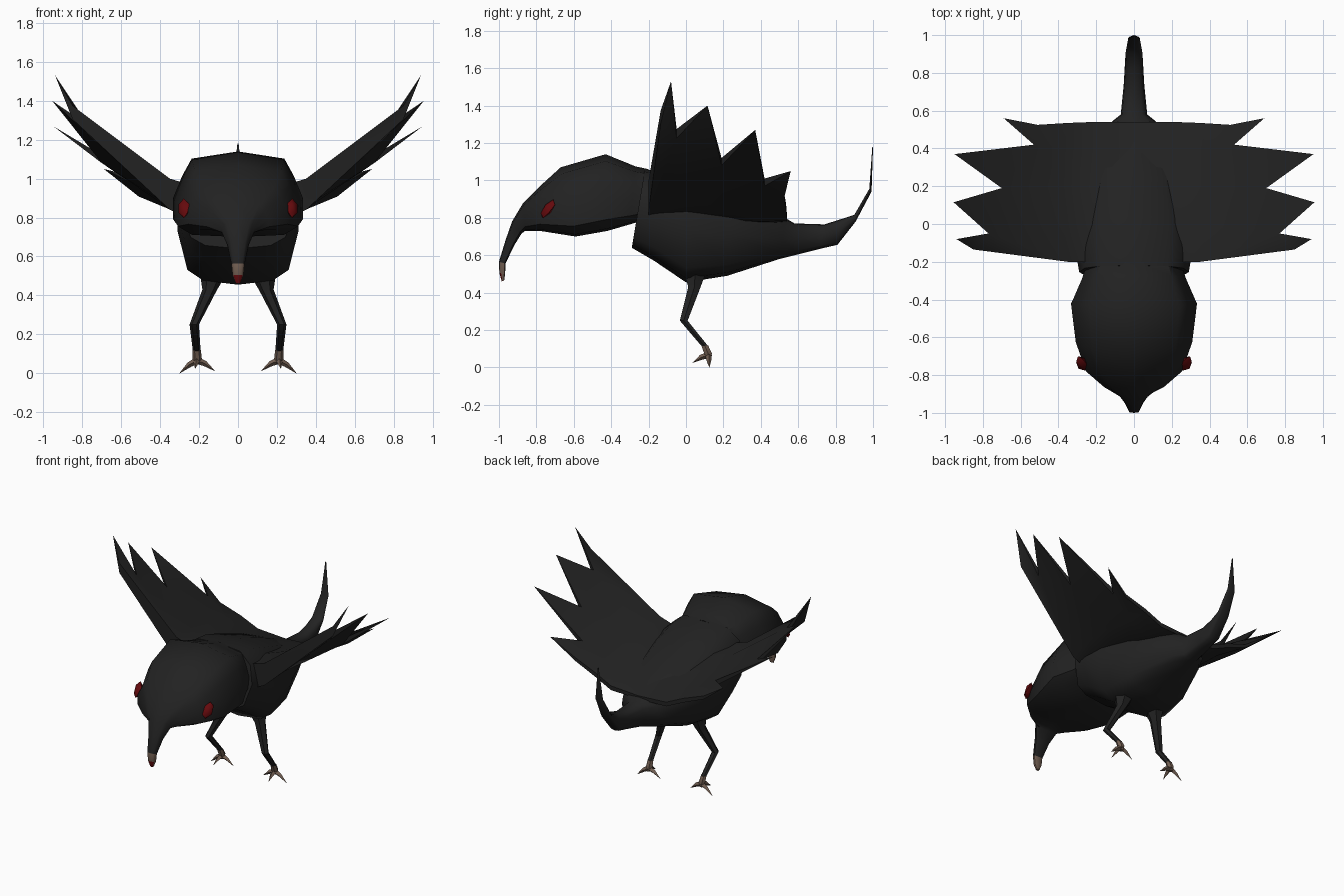
import bpy, bmesh, math
from mathutils import Vector

if "Cube" in bpy.data.objects:
    bpy.data.objects.remove(bpy.data.objects["Cube"])


def material(name, rgb):
    m = bpy.data.materials.new(name)
    m.diffuse_color = (*rgb, 1)
    m.use_nodes = True
    m.node_tree.nodes["Principled BSDF"].inputs["Base Color"].default_value = m.diffuse_color
    return m


BLACK = material("black_feathers", (0.016, 0.016, 0.016))
RED = material("dark_red", (0.13, 0.003, 0.004))
TAN = material("horn_tan", (0.17, 0.115, 0.085))


def finish(name, bm, mats, mirror=False, angle=50):
    bmesh.ops.recalc_face_normals(bm, faces=bm.faces)
    me = bpy.data.meshes.new(name)
    bm.to_mesh(me)
    bm.free()
    for m in mats:
        me.materials.append(m)
    ob = bpy.data.objects.new(name, me)
    bpy.context.collection.objects.link(ob)
    if mirror:
        ob.modifiers.new("mirror", 'MIRROR').use_mirror_merge = False
    bpy.ops.object.select_all(action='DESELECT')
    ob.select_set(True)
    bpy.context.view_layer.objects.active = ob
    bpy.ops.object.shade_smooth_by_angle(angle=math.radians(angle))
    return ob


def bridge(bm, rings):
    """Skin a list of equal vertex rings and cap both ends."""
    n = len(rings[0])
    for a, b in zip(rings, rings[1:]):
        for i in range(n):
            j = (i + 1) % n
            bm.faces.new((a[i], a[j], b[j], b[i]))
    bm.faces.new(rings[0])
    bm.faces.new(rings[-1])


def loft(sections, shape):
    """Sections: (top y, top z, bottom y, bottom z, half width)."""
    bm = bmesh.new()
    ring = shape + [(-x, u) for x, u in shape[-2:0:-1]]
    bridge(bm, [[bm.verts.new((x * w, yt + (yb - yt) * u, zt + (zb - zt) * u))
                 for x, u in ring] for yt, zt, yb, zb, w in sections])
    return bm


def tube(bm, path, sides=6):
    """Path: (x, y, z, radius), with level rings."""
    rings = []
    for x, y, z, r in path:
        rings.append([bm.verts.new((x + r * math.cos(2 * math.pi * i / sides),
                                    y + r * math.sin(2 * math.pi * i / sides), z))
                      for i in range(sides)])
    bridge(bm, rings)


# Body running back into the upturned tail
body_shape = [(0, 0), (0.6, 0.03), (0.9, 0.2), (1, 0.5), (0.84, 0.86), (0.58, 0.96), (0, 1)]
body = loft([
    (-0.22, 1.06, -0.29, 0.64, 0.29),
    (-0.10, 1.04, -0.17, 0.57, 0.31),
    (0.03, 1.00, 0.00, 0.455, 0.31),
    (0.25, 0.92, 0.22, 0.49, 0.27),
    (0.53, 0.80, 0.50, 0.58, 0.15),
    (0.58, 0.77, 0.58, 0.60, 0.07),
    (0.74, 0.765, 0.72, 0.635, 0.055),
    (0.82, 0.79, 0.81, 0.656, 0.05),
    (0.90, 0.816, 0.907, 0.78, 0.045),
    (0.98, 0.955, 0.992, 0.94, 0.03),
    (0.996, 1.18, 1.0, 1.18, 0.003)], body_shape)
finish("body_and_tail", body, [BLACK])

# Head narrowing into the hooked beak, tan and red at its end
head_shape = [(0, 0), (0.7, 0.09), (0.84, 0.3), (0.98, 0.58), (0.98, 0.85), (0.75, 0.97), (0, 1)]
head = loft([
    (-0.20, 1.06, -0.25, 0.78, 0.26),
    (-0.27, 1.075, -0.30, 0.765, 0.28),
    (-0.43, 1.14, -0.42, 0.73, 0.34),
    (-0.67, 1.07, -0.59, 0.70, 0.315),
    (-0.78, 0.97, -0.78, 0.73, 0.26),
    (-0.87, 0.88, -0.86, 0.73, 0.16),
    (-0.93, 0.78, -0.88, 0.715, 0.085),
    (-0.965, 0.68, -0.92, 0.65, 0.055),
    (-1.0, 0.565, -0.965, 0.555, 0.034),
    (-0.998, 0.505, -0.967, 0.50, 0.028),
    (-0.985, 0.46, -0.972, 0.465, 0.012)], head_shape)
for f in head.faces:
    c = f.calc_center_median()
    if c.z < 0.56:
        f.material_index = 2 if c.z < 0.505 and c.y < -0.983 else 1
finish("head_and_beak", head, [BLACK, TAN, RED])

# Wings: rows from the spine outward, columns front to back (x, y, z, half thickness)
rows = [
    [(0, -0.18, 0.90, 0.08), (0, 0, 0.89, 0.08), (0, 0.19, 0.85, 0.07),
     (0, 0.38, 0.81, 0.05), (0, 0.54, 0.79, 0.012)],
    [(0.22, -0.20, 0.87, 0.09), (0.22, 0, 0.88, 0.08), (0.22, 0.19, 0.85, 0.06),
     (0.22, 0.40, 0.82, 0.04), (0.22, 0.54, 0.80, 0.015)],
    [(0.35, -0.20, 0.92, 0.08), (0.37, 0, 0.93, 0.06), (0.38, 0.20, 0.91, 0.045),
     (0.37, 0.40, 0.88, 0.03), (0.35, 0.535, 0.86, 0.015)],
    [(0.85, -0.135, 1.34, 0.035), (0.77, -0.05, 1.25, 0.025), (0.70, 0.19, 1.10, 0.02),
     (0.53, 0.42, 0.99, 0.02), (0.51, 0.525, 0.92, 0.012)]]
tips = [(0.94, -0.08, 1.53), (0.955, 0.115, 1.40), (0.95, 0.37, 1.27), (0.69, 0.56, 1.05)]
wing = bmesh.new()
top, low = ([[wing.verts.new((x, y, z + s * t)) for x, y, z, t in r] for r in rows]
            for s in (1, -1))
for r in range(3):
    for c in range(4):
        for g in (top, low):
            wing.faces.new((g[r][c], g[r][c + 1], g[r + 1][c + 1], g[r + 1][c]))
    for c in (0, 4):
        wing.faces.new((top[r][c], top[r + 1][c], low[r + 1][c], low[r][c]))
# Pointed flight feathers
for c, p in enumerate(tips):
    tip = wing.verts.new(p)
    a, b, d, e = top[3][c], top[3][c + 1], low[3][c + 1], low[3][c]
    for u, v in ((a, b), (b, d), (d, e), (e, a)):
        wing.faces.new((u, v, tip))
finish("wings", wing, [BLACK], mirror=True)

# Legs
legs = bmesh.new()
tube(legs, [(0.12, 0.05, 0.54, 0.08), (0.145, 0.045, 0.43, 0.038),
            (0.225, -0.012, 0.25, 0.024), (0.212, 0.10, 0.115, 0.02)])
finish("legs", legs, [BLACK], mirror=True)

# Feet: ankle and three pointed toes
feet = bmesh.new()
tube(feet, [(0.212, 0.10, 0.118, 0.021), (0.21, 0.118, 0.075, 0.024), (0.21, 0.12, 0.045, 0.014)])
start = Vector((0.21, 0.12, 0.065))
for end in ((0.30, 0.125, 0.0), (0.12, 0.12, 0.012), (0.22, 0.035, 0.025)):
    end = Vector(end)
    d = (end - start).normalized()
    side = d.cross(Vector((0, 0, 1))).normalized()
    up = side.cross(d)
    mid = start.lerp(end, 0.45) + Vector((0, 0, 0.008))
    rings = [[feet.verts.new(p + r * (side * math.cos(a) + up * math.sin(a)))
              for a in (0, math.pi / 2, math.pi, 1.5 * math.pi)]
             for p, r in ((start, 0.018), (mid, 0.014), (end, 0.001))]
    bridge(feet, rings)
finish("feet", feet, [TAN], mirror=True)

# Eyes: slanted flattened gems on the cheeks
eyes = bmesh.new()
bmesh.ops.create_icosphere(eyes, subdivisions=1, radius=1)
for v in eyes.verts:
    x, y, z = v.co
    v.co = (0.278 + 0.03 * x + 0.012 * y, -0.738 + 0.03 * y + 0.028 * z, 0.848 + 0.05 * z)
finish("eyes", eyes, [RED], mirror=True)
